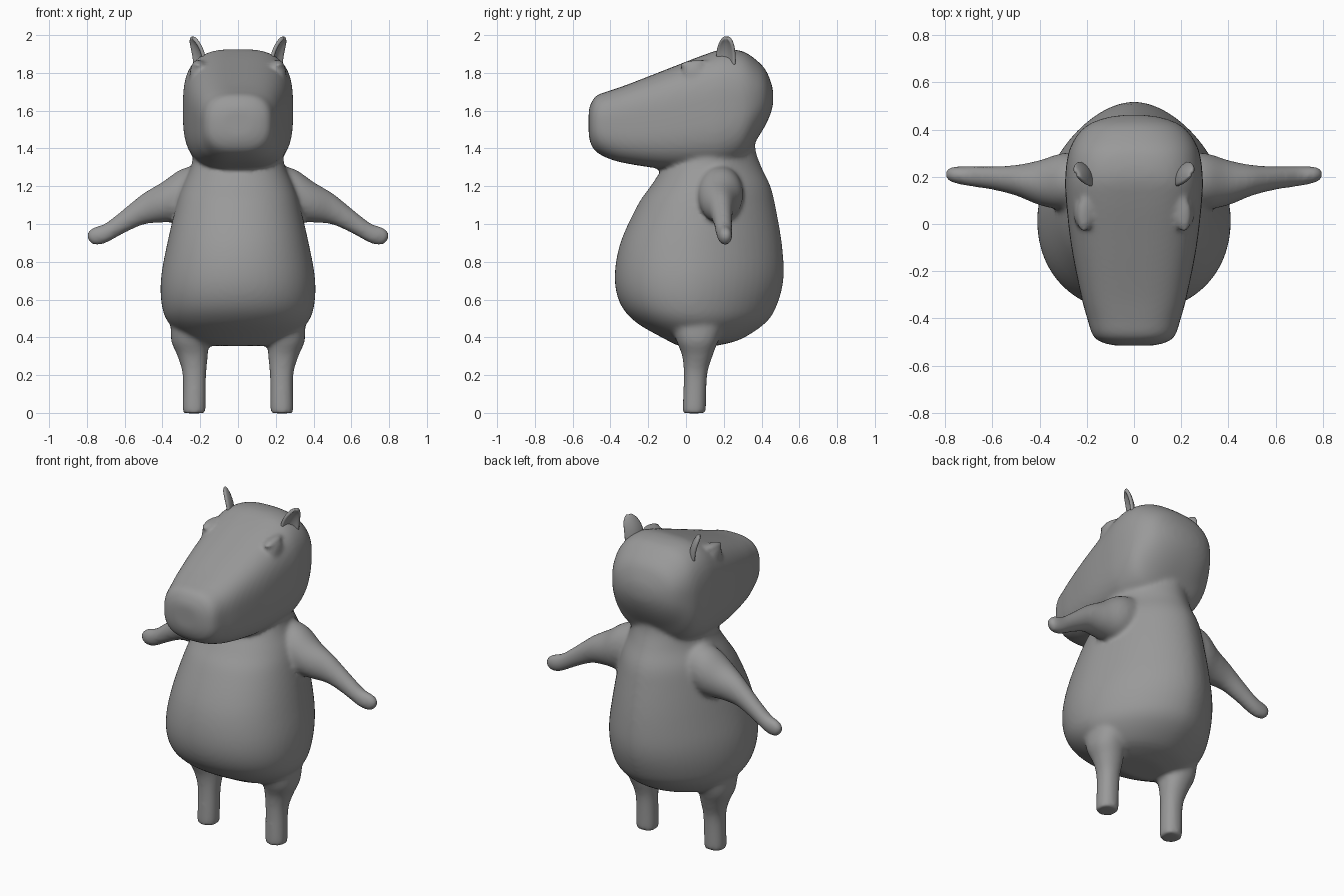
import bpy, bmesh, math
from mathutils import Vector, Matrix

if "Cube" in bpy.data.objects:
    bpy.data.objects.remove(bpy.data.objects["Cube"])

grey = bpy.data.materials.new("soft grey")
grey.diffuse_color = (0.32, 0.32, 0.32, 1)
grey.use_nodes = True
grey.node_tree.nodes["Principled BSDF"].inputs["Base Color"].default_value = grey.diffuse_color


def make_object(name, bm):
    bmesh.ops.recalc_face_normals(bm, faces=bm.faces)
    for f in bm.faces:
        f.smooth = True
    mesh = bpy.data.meshes.new(name)
    bm.to_mesh(mesh)
    bm.free()
    mesh.materials.append(grey)
    ob = bpy.data.objects.new(name, mesh)
    bpy.context.collection.objects.link(ob)
    return ob


def refine(stations, steps=5):
    """Catmull-Rom interpolation of every station value."""
    out, n = [], len(stations)
    for i in range(n - 1):
        p0, p1 = stations[max(i - 1, 0)], stations[i]
        p2, p3 = stations[i + 1], stations[min(i + 2, n - 1)]
        for k in range(steps):
            t = k / steps
            out.append([0.5 * (2 * b + (c - a) * t + (2 * a - 5 * b + 4 * c - d) * t * t
                               + (3 * b - a - 3 * c + d) * t ** 3)
                        for a, b, c, d in zip(p0, p1, p2, p3)])
    return out + [list(stations[-1])]


def loft(bm, axis, stations, power=2.0, back_power=None, shift=0.0, side=1, sides=64):
    """Superellipse rings (along, centre a, centre b, radius a, radius b, [power]).
    shift moves the widest point of each ring along b."""
    rings = []
    for st in refine(stations):
        t, ca, cb, ra, rb = st[:5]
        ring = []
        for k in range(sides):
            ang = 2 * math.pi * k / sides
            c, s = math.cos(ang), math.sin(ang)
            n = st[5] if len(st) > 5 else power
            if back_power and s > 0:
                n = back_power
            a = ca + ra * math.copysign(abs(c) ** (2 / n), c)
            b = cb + rb * math.copysign(abs(s) ** (2 / n), s) + shift * rb * c * c
            p = {'x': (t, a, b), 'y': (a, t, b), 'z': (a, b, t)}[axis]
            ring.append(bm.verts.new((p[0] * side, p[1], p[2])))
        rings.append(ring)
    for r0, r1 in zip(rings, rings[1:]):
        for k in range(sides):
            j = (k + 1) % sides
            bm.faces.new((r0[k], r0[j], r1[j], r1[k]))
    bm.faces.new(rings[0][::-1])
    bm.faces.new(rings[-1])


def ball(bm, centre, radii, tilt=0.0):
    m = (Matrix.Translation(centre) @ Matrix.Rotation(tilt, 4, 'X')
         @ Matrix.Diagonal((*radii, 1)))
    bmesh.ops.create_uvsphere(bm, u_segments=24, v_segments=16, radius=1, matrix=m)


# Pear-shaped torso and neck
skin = bmesh.new()
loft(skin, 'z', [
    (0.355, 0, 0.06, 0.16, 0.10), (0.39, 0, 0.09, 0.27, 0.20),
    (0.48, 0, 0.08, 0.37, 0.345), (0.58, 0, 0.068, 0.405, 0.417),
    (0.72, 0, 0.07, 0.407, 0.447), (0.90, 0, 0.08, 0.374, 0.427),
    (1.10, 0, 0.108, 0.327, 0.364), (1.20, 0, 0.13, 0.295, 0.317),
    (1.30, 0, 0.14, 0.25, 0.26), (1.40, 0, 0.16, 0.23, 0.207),
    (1.52, 0, 0.18, 0.20, 0.19)], 2.05, 1.82, -0.11)

# Long blunt head
loft(skin, 'y', [
    (-0.515, 0, 1.535, 0.08, 0.07, 2.4), (-0.50, 0, 1.53, 0.14, 0.115, 2.5),
    (-0.47, 0, 1.53, 0.175, 0.152, 2.7), (-0.40, 0, 1.525, 0.198, 0.182, 2.9),
    (-0.30, 0, 1.53, 0.225, 0.212, 3.1), (-0.10, 0, 1.555, 0.265, 0.265, 3.1),
    (0.10, 0, 1.592, 0.288, 0.305, 3.1), (0.20, 0, 1.61, 0.291, 0.315, 3.0),
    (0.30, 0, 1.627, 0.278, 0.287, 2.8), (0.37, 0, 1.655, 0.245, 0.215, 2.5),
    (0.42, 0, 1.67, 0.195, 0.148, 2.3), (0.45, 0, 1.67, 0.12, 0.08, 2.1),
    (0.462, 0, 1.67, 0.04, 0.03, 2)])

for side in (-1, 1):
    # Tapered arms with rounded ends
    loft(skin, 'x', [
        (0.18, 0.18, 1.17, 0.12, 0.15), (0.30, 0.18, 1.15, 0.12, 0.14),
        (0.40, 0.175, 1.115, 0.095, 0.107), (0.50, 0.185, 1.08, 0.065, 0.083),
        (0.60, 0.195, 1.018, 0.05, 0.065), (0.70, 0.203, 0.952, 0.043, 0.053),
        (0.755, 0.208, 0.937, 0.036, 0.049), (0.782, 0.21, 0.936, 0.029, 0.037),
        (0.798, 0.21, 0.938, 0.013, 0.015)], 2, side=side)
    # Stubby legs flaring into the belly
    loft(skin, 'z', [
        (-0.002, 0.232, 0.044, 0.055, 0.056), (0.02, 0.232, 0.044, 0.061, 0.061),
        (0.20, 0.231, 0.05, 0.062, 0.062), (0.30, 0.24, 0.06, 0.08, 0.08),
        (0.38, 0.255, 0.06, 0.098, 0.11), (0.48, 0.255, 0.06, 0.10, 0.14)], 2.2, side=side)
    # Shallow eye bulge and brow ridge
    ball(skin, (0.226 * side, 0.045, 1.795), (0.030, 0.062, 0.06))
    ball(skin, (0.212 * side, 0.035, 1.850), (0.030, 0.08, 0.017), 0.15)

# Blend torso, head and limbs into one skin
body = make_object("body", skin)
rm = body.modifiers.new("blend", 'REMESH')
rm.mode = 'VOXEL'
rm.voxel_size = 0.013
rm.use_smooth_shade = True
sm = body.modifiers.new("soften", 'SMOOTH')
sm.factor = 0.5
sm.iterations = 8

# Cupped ears opening forward and outward
for side, label in ((-1, "left"), (1, "right")):
    bm = bmesh.new()
    across, facing = Vector((0.5, 0.866, 0)), Vector((0.866, -0.5, 0))
    rows = []
    for i in range(11):
        t = i / 10
        w = max(0.058 * math.sqrt(1 - t ** 3), 0.010)
        row = []
        for j in range(9):
            s = j / 4 - 1
            p = (Vector((0.200 + 0.045 * t * t, 0.213, 1.84 + 0.150 * t))
                 + across * w * s + facing * 0.4 * w * (s * s - 0.6))
            row.append(bm.verts.new((p.x * side, p.y, p.z)))
        rows.append(row)
    for r0, r1 in zip(rows, rows[1:]):
        for j in range(8):
            bm.faces.new((r0[j], r0[j + 1], r1[j + 1], r1[j]))
    ear = make_object(label + "_ear", bm)
    so = ear.modifiers.new("thickness", 'SOLIDIFY')
    so.thickness = 0.020
    so.offset = 0
    ear.modifiers.new("round", 'SUBSURF').levels = 1
